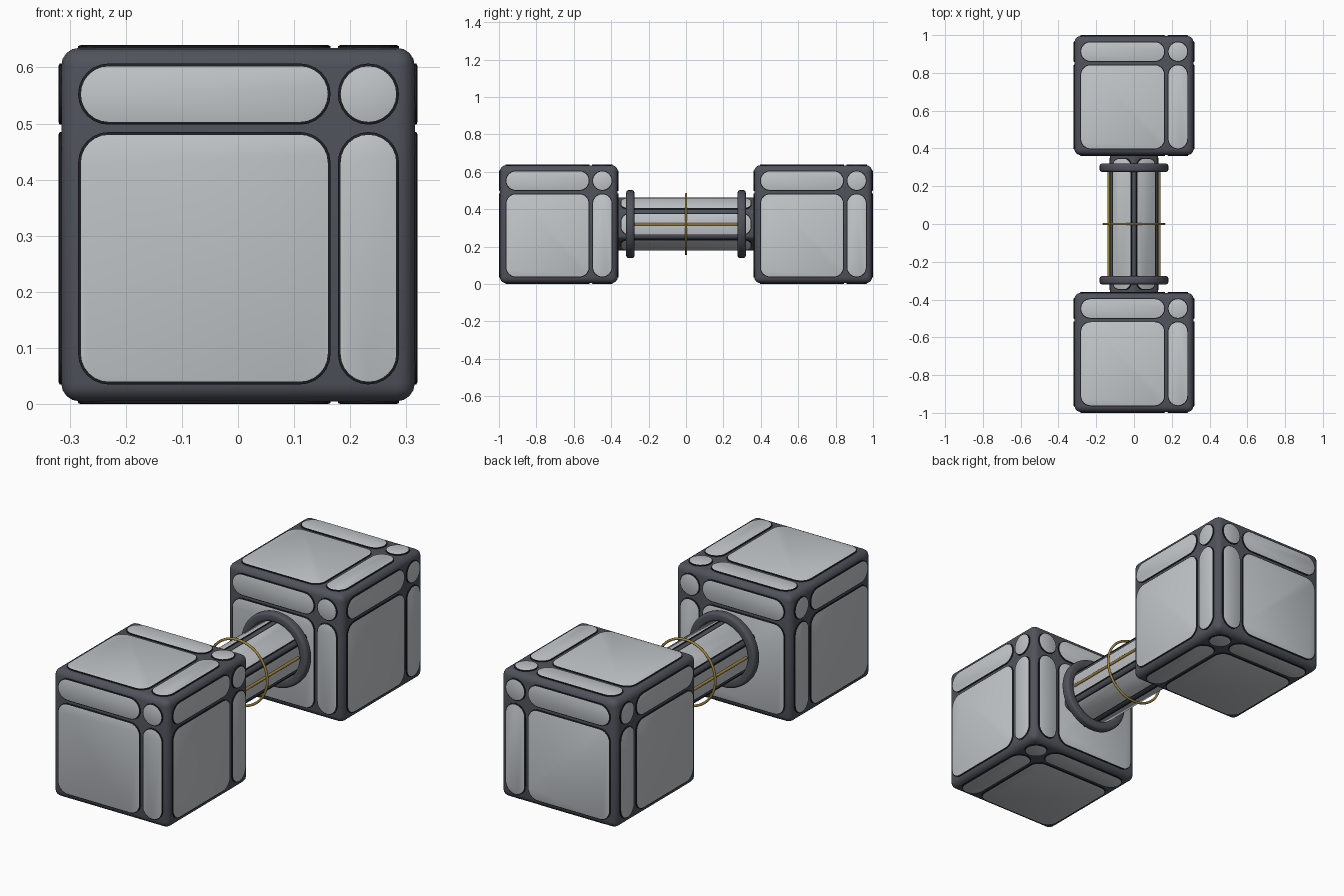
import bpy, bmesh, math
from mathutils import Vector

if "Cube" in bpy.data.objects:
    bpy.data.objects.remove(bpy.data.objects["Cube"])

CZ = 0.32          # height of the centre line
HALF = 0.32        # half size of a cube end, plates included
BODY = 0.315       # half size of the cube frame


def material(name, rgb):
    m = bpy.data.materials.new(name)
    m.diffuse_color = (*rgb, 1)
    m.use_nodes = True
    m.node_tree.nodes["Principled BSDF"].inputs["Base Color"].default_value = m.diffuse_color
    return m


FRAME = material("dark_slate", (0.080, 0.085, 0.105))
PANEL = material("pale_grey", (0.54, 0.57, 0.59))
TRIM = material("black_trim", (0.013, 0.014, 0.017))
GOLD = material("gold", (0.36, 0.24, 0.05))


def finish(bm, name, mats):
    bmesh.ops.recalc_face_normals(bm, faces=bm.faces)
    me = bpy.data.meshes.new(name)
    bm.to_mesh(me)
    bm.free()
    ob = bpy.data.objects.new(name, me)
    bpy.context.collection.objects.link(ob)
    for m in mats:
        me.materials.append(m)
    bpy.ops.object.select_all(action='DESELECT')
    ob.select_set(True)
    bpy.context.view_layer.objects.active = ob
    bpy.ops.object.shade_smooth_by_angle(angle=math.radians(32))
    return ob


def outline(u0, u1, v0, v1, r, seg=6):
    """Rounded rectangle as a list of 2D points."""
    r = min(r, (u1 - u0) / 2 - 1e-4, (v1 - v0) / 2 - 1e-4)
    pts = []
    corners = [(u1 - r, v1 - r), (u0 + r, v1 - r), (u0 + r, v0 + r), (u1 - r, v0 + r)]
    for k, (cu, cv) in enumerate(corners):
        for i in range(seg + 1):
            a = math.pi / 2 * (k + i / seg)
            pts.append((cu + r * math.cos(a), cv + r * math.sin(a)))
    return pts


def plate(bm, origin, u, v, n, rect, r, rise, rim=0.005):
    """Raised plate with a sloped trim edge (slot 1) and a flat top (slot 0)."""
    u0, u1, v0, v1 = rect
    levels = [(rim, -0.004), (rim, rise * 0.6), (0, rise)]
    loops = []
    for grow, h in levels:
        pts = outline(u0 - grow, u1 + grow, v0 - grow, v1 + grow, r + grow)
        loops.append([bm.verts.new(origin + u * a + v * b + n * h) for a, b in pts])
    count = len(loops[0])
    for low, high in zip(loops, loops[1:]):
        for i in range(count):
            j = (i + 1) % count
            bm.faces.new((low[i], low[j], high[j], high[i])).material_index = 1
    bm.faces.new(loops[0][::-1]).material_index = 1
    bm.faces.new(loops[-1]).material_index = 0


def cube_end(name, cy):
    centre = Vector((0, cy, CZ))
    # rounded frame
    bm = bmesh.new()
    bmesh.ops.create_cube(bm, size=2 * BODY)
    bmesh.ops.bevel(bm, geom=bm.edges[:], offset=0.032, segments=4,
                    profile=0.5, affect='EDGES')
    bmesh.ops.translate(bm, verts=bm.verts, vec=centre)
    finish(bm, name + "_frame", [FRAME])
    # four plates on every face, small ones towards the positive axes
    bm = bmesh.new()
    spans = [(-0.28, 0.16), (0.183, 0.282)]
    axes = [Vector((1, 0, 0)), Vector((0, 1, 0)), Vector((0, 0, 1))]
    for k in range(3):
        u, v = axes[(k + 1) % 3], axes[(k + 2) % 3]
        for s in (-1, 1):
            n = axes[k] * s
            for su in spans:
                for sv in spans:
                    plate(bm, centre + n * BODY, u, v, n, (*su, *sv), 0.05, HALF - BODY)
    finish(bm, name + "_panels", [PANEL, TRIM])


cube_end("front_cube", -0.68)
cube_end("back_cube", 0.68)

# Hexagonal handle core
APO = 0.126
bm = bmesh.new()
ends = []
for y in (-0.37, 0.37):
    R = APO / math.cos(math.pi / 6)
    ends.append([bm.verts.new((R * math.cos(math.radians(30 + 60 * i)), y,
                               CZ + R * math.sin(math.radians(30 + 60 * i)))) for i in range(6)])
long_edges = []
for i in range(6):
    j = (i + 1) % 6
    bm.faces.new((ends[0][i], ends[0][j], ends[1][j], ends[1][i]))
for e in ends:
    bm.faces.new(e)
long_edges = [e for e in bm.edges if abs(e.verts[0].co.y - e.verts[1].co.y) > 0.1]
bmesh.ops.bevel(bm, geom=long_edges, offset=0.012, segments=3, profile=0.5, affect='EDGES')
finish(bm, "handle_core", [FRAME])

# One long plate on each handle side
bm = bmesh.new()
for i in range(6):
    a = math.radians(60 * i)
    n = Vector((math.cos(a), 0, math.sin(a)))
    t = Vector((-math.sin(a), 0, math.cos(a)))
    plate(bm, Vector((0, 0, CZ)) + n * APO, t, Vector((0, 1, 0)), n,
          (-0.054, 0.054, -0.345, 0.345), 0.04, 0.005)
finish(bm, "handle_panels", [PANEL, TRIM])


def collar(name, cy, steps=48):
    """Rounded ring turned around the handle."""
    bm = bmesh.new()
    prof = outline(0.138, 0.182, cy - 0.022, cy + 0.022, 0.014, 4)
    rings = []
    for s in range(steps):
        a = 2 * math.pi * s / steps
        rings.append([bm.verts.new((r * math.cos(a), y, CZ + r * math.sin(a))) for r, y in prof])
    for s in range(steps):
        p, q = rings[s], rings[(s + 1) % steps]
        for i in range(len(prof)):
            j = (i + 1) % len(prof)
            bm.faces.new((p[i], p[j], q[j], q[i]))
    finish(bm, name, [FRAME])


collar("front_collar", -0.298)
collar("back_collar", 0.298)


def rod(name, loc, length, radius, rot):
    bpy.ops.mesh.primitive_cylinder_add(vertices=12, radius=radius, depth=length,
                                        location=loc, rotation=rot)
    ob = bpy.context.object
    ob.name = name
    ob.data.materials.append(GOLD)
    bpy.ops.object.shade_smooth_by_angle(angle=math.radians(40))


# Gold wire hoop and side rods
bpy.ops.mesh.primitive_torus_add(major_radius=0.16, minor_radius=0.006, major_segments=64,
                                 minor_segments=10, location=(0, 0, CZ),
                                 rotation=(math.pi / 2, 0, 0))
hoop = bpy.context.object
hoop.name = "gold_hoop"
hoop.data.materials.append(GOLD)
bpy.ops.object.shade_smooth_by_angle(angle=math.radians(40))
for side, x in (("left", -0.133), ("right", 0.133)):
    rod(side + "_gold_rod", (x, 0, CZ), 0.56, 0.007, (math.pi / 2, 0, 0))
